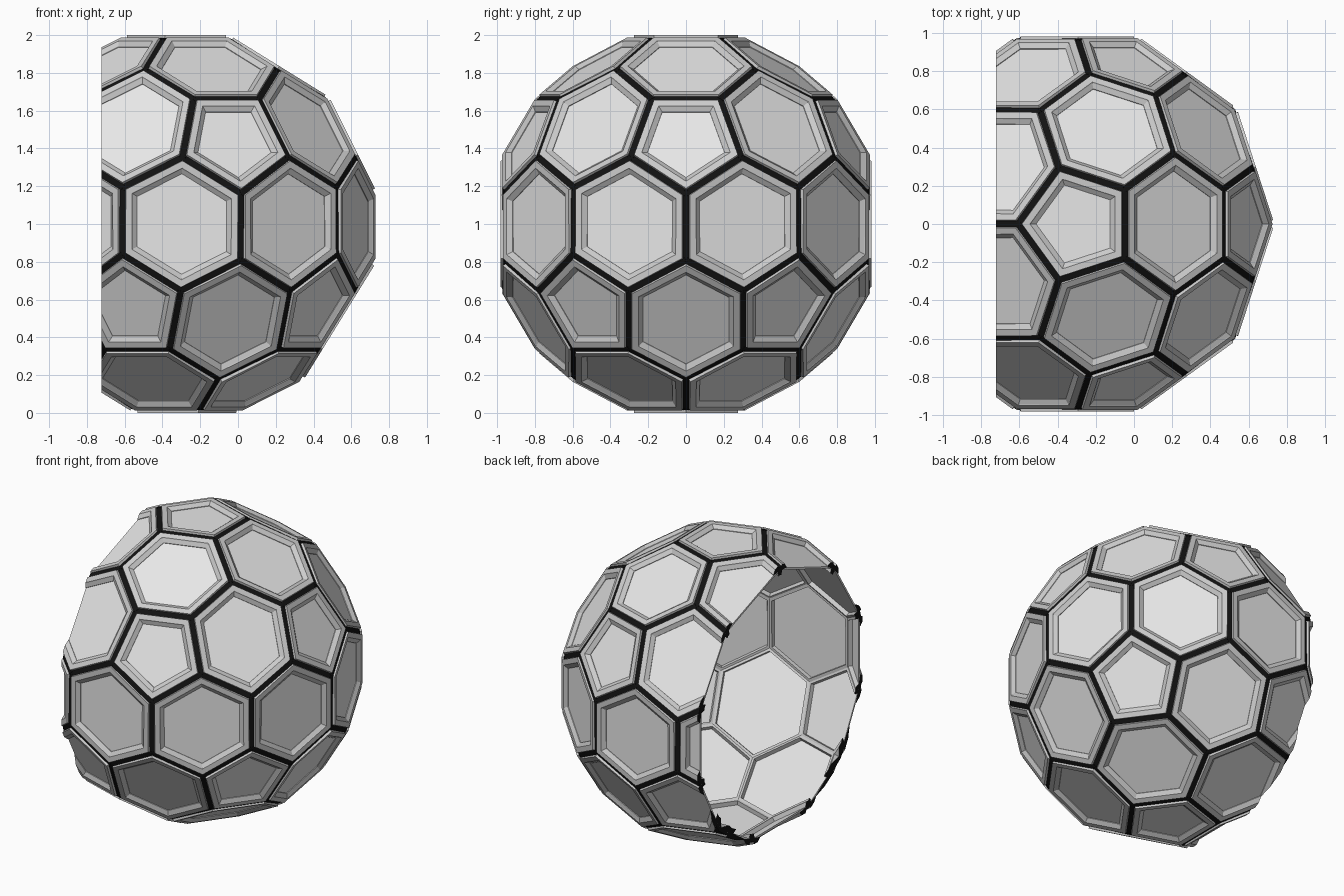
import bpy, bmesh, math
from mathutils import Vector

if "Cube" in bpy.data.objects:
    bpy.data.objects.remove(bpy.data.objects["Cube"])

R = 1.027                      # radius of the panel corners
CENTRE = Vector((-0.298, 0, 1.0))
CUT_X = -0.722                 # flat opening on the left side


def material(name, v):
    m = bpy.data.materials.new(name)
    m.diffuse_color = (v, v, v, 1)
    m.use_nodes = True
    m.node_tree.nodes["Principled BSDF"].inputs["Base Color"].default_value = m.diffuse_color
    return m


LIGHT = material("panel light grey", 0.80)
GREY = material("frame grey", 0.60)
DARK = material("gasket black", 0.006)


def finish(bm, name, mat, cap):
    """Move to place, slice off the opening, cap the cut, make the object."""
    bmesh.ops.translate(bm, verts=bm.verts, vec=CENTRE)
    cut = bmesh.ops.bisect_plane(
        bm, geom=bm.verts[:] + bm.edges[:] + bm.faces[:], dist=1e-5,
        plane_co=(CUT_X, 0, 0), plane_no=(1, 0, 0), clear_inner=True)
    rim = [g for g in cut["geom_cut"]
           if isinstance(g, bmesh.types.BMEdge) and g.is_boundary]
    if rim:
        caps = bmesh.ops.holes_fill(bm, edges=rim, sides=0)["faces"]
        for f in caps:
            f.material_index = 1
    bmesh.ops.recalc_face_normals(bm, faces=bm.faces)
    me = bpy.data.meshes.new(name)
    bm.to_mesh(me)
    bm.free()
    me.materials.append(mat)
    me.materials.append(cap)
    ob = bpy.data.objects.new(name, me)
    bpy.context.collection.objects.link(ob)


def inset(pts, n, d, h):
    """Polygon moved inward by d and outward along n by h."""
    out = []
    for i, p in enumerate(pts):
        a = n.cross((p - pts[i - 1]).normalized())
        b = n.cross((pts[(i + 1) % len(pts)] - p).normalized())
        out.append(p + (a + b) * (d / (1 + a.dot(b))) + n * h)
    return out


def bridge(bm, loops, closed):
    """Skin a list of equal point loops; closed joins last to first."""
    vs = [[bm.verts.new(p) for p in lp] for lp in loops]
    k = len(vs[0])
    for j in range(len(vs) if closed else len(vs) - 1):
        a, b = vs[j], vs[(j + 1) % len(vs)]
        for i in range(k):
            bm.faces.new((a[i], a[(i + 1) % k], b[(i + 1) % k], b[i]))
    if not closed:
        bm.faces.new(vs[0][::-1])
        bm.faces.new(vs[-1])


# Geodesic sphere whose dual gives the pentagon and hexagon cells
geo = bmesh.new()
bmesh.ops.create_icosphere(geo, subdivisions=2, radius=1)
corner = {f: f.calc_center_median().normalized() * R for f in geo.faces}

panels, frames, beams = bmesh.new(), bmesh.new(), bmesh.new()

# Raised frame section: (distance from cell edge, height)
FRAME = [(0.010, -0.045), (0.016, 0.020), (0.050, 0.020), (0.054, 0.016),
         (0.076, 0.0), (0.076, -0.008), (0.030, -0.013), (0.030, -0.045)]

for v in geo.verts:
    axis = v.co.normalized()
    u = axis.orthogonal().normalized()
    w = axis.cross(u)
    pts = sorted((corner[f] for f in v.link_faces),
                 key=lambda p: math.atan2(p.dot(w), p.dot(u)))
    mid = sum(pts, Vector()) / len(pts)
    pts = [p - axis * axis.dot(p - mid) for p in pts]
    bridge(frames, [inset(pts, axis, d, h) for d, h in FRAME], True)
    bridge(panels, [inset(pts, axis, d, h) for d, h in
                    ((0.029, -0.016), (0.029, -0.014), (0.074, -0.004))], False)

# Dark gasket bars between cells, with a T-shaped section
BAR = [(-0.009, -0.042), (0.009, -0.042), (0.009, -0.012), (0.017, -0.012),
       (0.017, 0.002), (-0.017, 0.002), (-0.017, -0.012), (-0.009, -0.012)]
for e in geo.edges:
    a, b = (corner[f] for f in e.link_faces)
    up = (a + b).normalized()
    side = (b - a).normalized().cross(up)
    bridge(beams, [[p + side * s + up * h for s, h in BAR] for p in (a, b)], False)
geo.free()

finish(panels, "cell_panels", LIGHT, LIGHT)
finish(frames, "cell_frames", GREY, DARK)
finish(beams, "gasket_bars", DARK, DARK)
